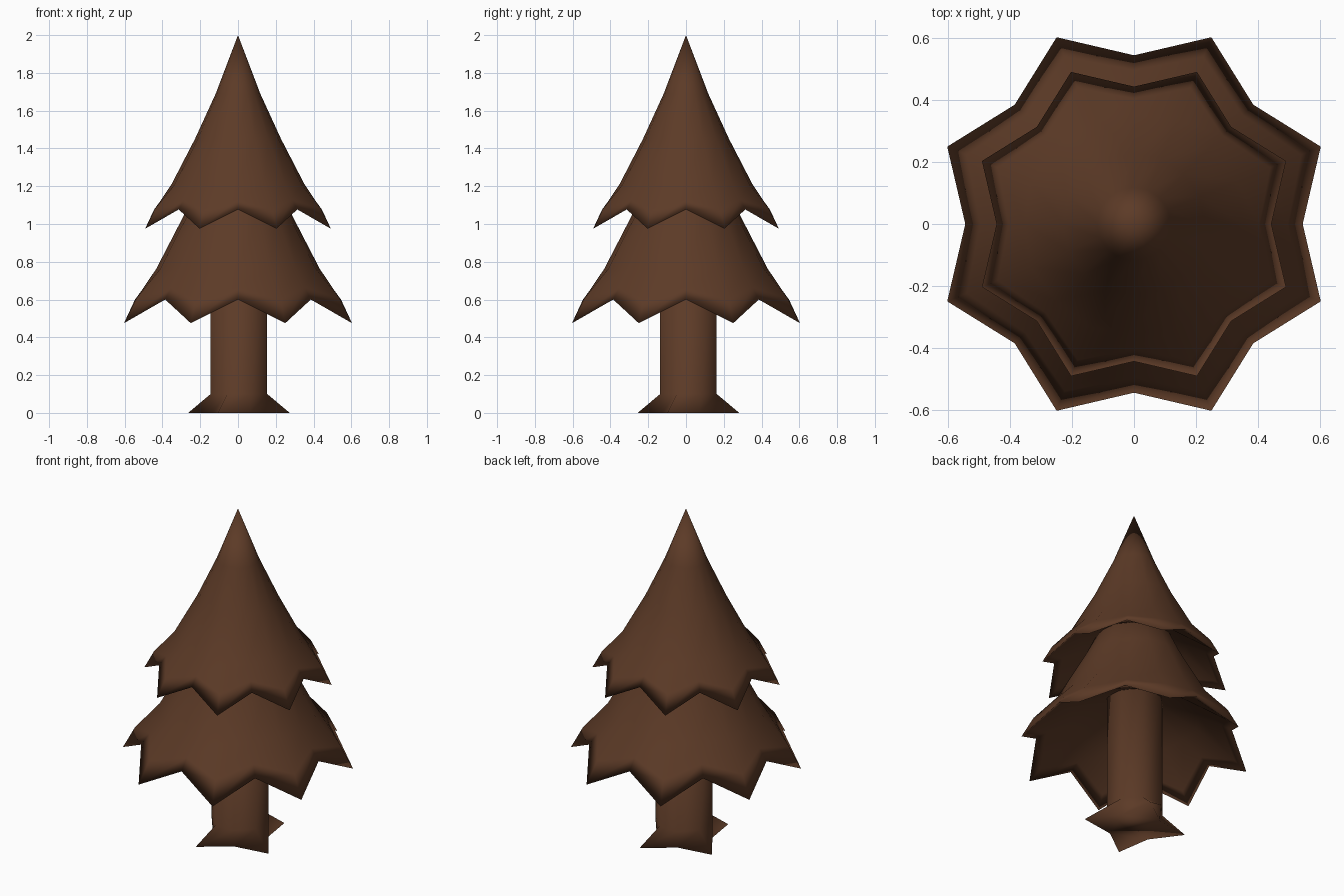
import bpy, bmesh, math

old = bpy.data.objects.get("Cube")
if old:
    bpy.data.objects.remove(old, do_unlink=True)

bark = bpy.data.materials.new("dark brown")
bark.use_nodes = True
COLOUR = (0.108, 0.043, 0.020, 1)
bark.diffuse_color = COLOUR
bark.node_tree.nodes["Principled BSDF"].inputs["Base Color"].default_value = COLOUR


def lathe(name, rings, sides, turn, centre=(0, 0)):
    """Skin rings of (tip radius, tip z, valley radius, valley z), closing both ends."""
    bm = bmesh.new()
    loops = []
    for tip_r, tip_z, val_r, val_z in rings:
        loop = []
        for i in range(sides):
            a = math.radians(turn) + i * math.tau / sides
            r, z = (val_r, val_z) if i % 2 else (tip_r, tip_z)
            loop.append(bm.verts.new((centre[0] + r * math.cos(a),
                                      centre[1] + r * math.sin(a), z)))
        loops.append(loop)
    for low, high in zip(loops, loops[1:]):
        for i in range(sides):
            j = (i + 1) % sides
            bm.faces.new((low[i], low[j], high[j], high[i]))
    bm.faces.new(loops[0])
    bm.faces.new(loops[-1])
    bmesh.ops.remove_doubles(bm, verts=bm.verts, dist=0.0005)
    bmesh.ops.recalc_face_normals(bm, faces=bm.faces)
    for face in bm.faces:
        face.smooth = True
    mesh = bpy.data.meshes.new(name)
    bm.to_mesh(mesh)
    bm.free()
    mesh.materials.append(bark)
    obj = bpy.data.objects.new(name, mesh)
    bpy.context.collection.objects.link(obj)
    return obj


# Bough tier: shallow underside, jagged rim, then the flared outside up to the point
TIER = [
    (0.12, 0.27, 0.12, 0.27),
    (0.30, 0.18, 0.29, 0.18),
    (0.475, 0.05, 0.397, 0.13),
    (0.532, 0.00, 0.444, 0.102),
    (0.476, 0.105, 0.405, 0.155),
    (0.362, 0.235, 0.352, 0.235),
    (0.230, 0.475, 0.228, 0.475),
    (0.119, 0.715, 0.118, 0.715),
    (0.0, 1.025, 0.0, 1.025),
]


def tier(name, base_z, scale, rings):
    placed = [(a * scale, base_z + b * scale, c * scale, base_z + d * scale)
              for a, b, c, d in rings]
    return lathe(name, placed, 16, 22.5)


tier("upper_boughs", 0.975, 1.0, TIER)
tier("lower_boughs", 0.475, 1.228, TIER[:-1])

# Trunk with four pointed roots
TRUNK = [
    (0.291, 0.0, 0.155, 0.0),
    (0.162, 0.10, 0.162, 0.10),
    (0.162, 0.83, 0.162, 0.83),
]
lathe("trunk", TRUNK, 8, -22.5, centre=(0.005, 0.013))
